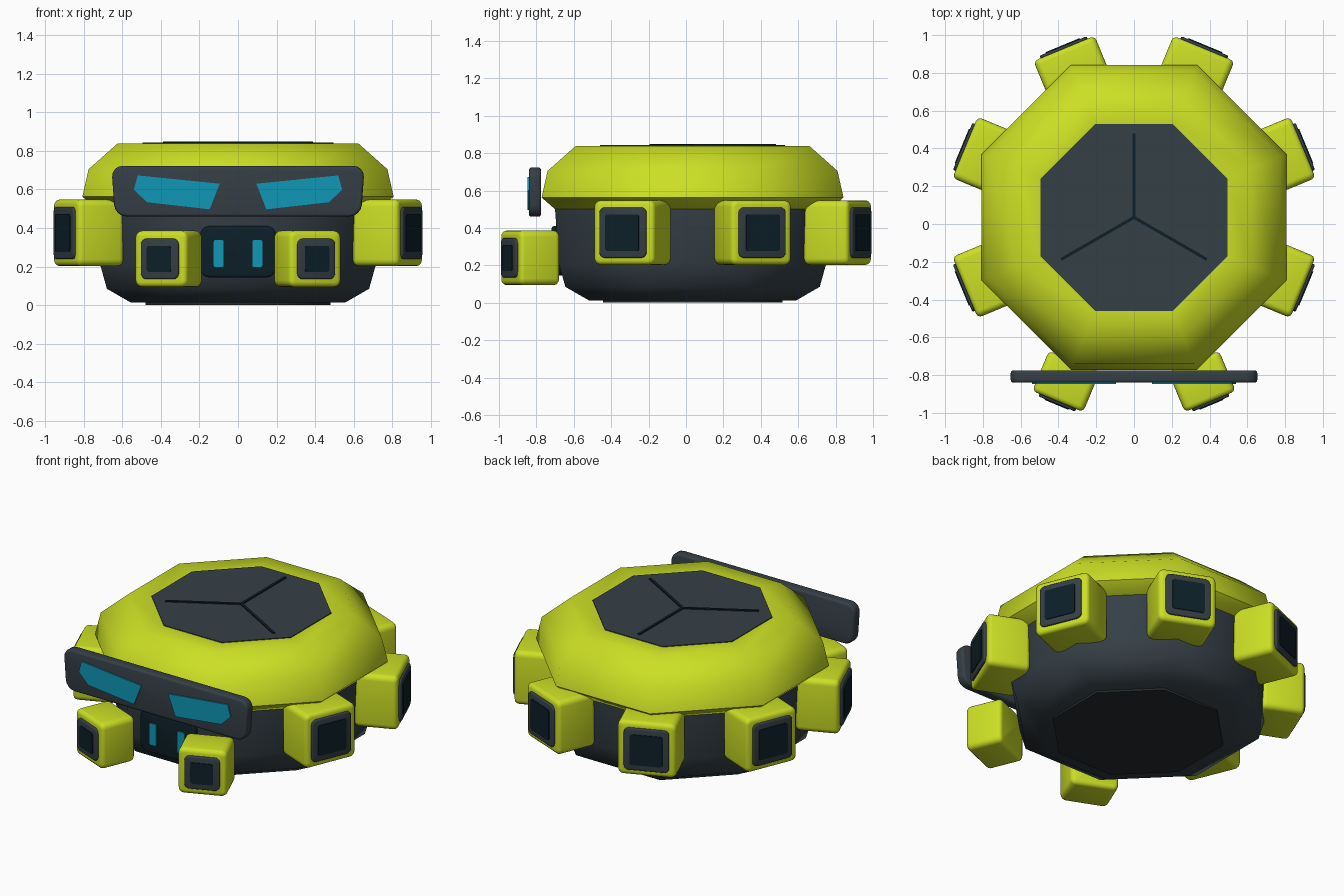
import bpy, bmesh, math
from mathutils import Matrix

if "Cube" in bpy.data.objects:
    bpy.data.objects.remove(bpy.data.objects["Cube"])

CY = 0.035  # hull centre in y


def material(name, rgb):
    m = bpy.data.materials.new(name)
    m.diffuse_color = (*rgb, 1)
    m.use_nodes = True
    m.node_tree.nodes["Principled BSDF"].inputs["Base Color"].default_value = m.diffuse_color
    return m


LIME = material("lime_paint", (0.60, 0.74, 0.018))
GREY = material("slate_grey", (0.036, 0.050, 0.062))
BLACK = material("underside_black", (0.018, 0.025, 0.030))
NAVY = material("dark_glass", (0.004, 0.014, 0.022))
TEAL = material("teal_light", (0.005, 0.31, 0.46))


def finish(bm, name, mat, angle):
    bmesh.ops.recalc_face_normals(bm, faces=bm.faces)
    me = bpy.data.meshes.new(name)
    bm.to_mesh(me)
    bm.free()
    me.materials.append(mat)
    me.shade_smooth()
    me.set_sharp_from_angle(angle=math.radians(angle))
    ob = bpy.data.objects.new(name, me)
    bpy.context.collection.objects.link(ob)
    return ob


def octagon_body(name, profile, mat):
    """Eight-sided lathe; profile is (apothem, z) from bottom to top."""
    bm = bmesh.new()
    k = 1 / math.cos(math.pi / 8)
    rings = []
    for r, z in profile:
        rings.append([bm.verts.new((r * k * math.cos(a), CY + r * k * math.sin(a), z))
                      for a in (math.pi / 8 + i * math.pi / 4 for i in range(8))])
    for lo, hi in zip(rings, rings[1:]):
        for i in range(8):
            j = (i + 1) % 8
            bm.faces.new((lo[i], lo[j], hi[j], hi[i]))
    bm.faces.new(rings[0][::-1])
    bm.faces.new(rings[-1])
    return finish(bm, name, mat, 50)


def rect(w, h, z=0.0, x=0.0):
    return [(x - w / 2, z - h / 2), (x + w / 2, z - h / 2),
            (x + w / 2, z + h / 2), (x - w / 2, z + h / 2)]


def prism(name, pts, y0, y1, mat, corner=0.0, rim=0.0, both=False, matrix=Matrix()):
    """Outline in x/z extruded from y0 to y1, with rounded corners and rims."""
    bm = bmesh.new()
    a = [bm.verts.new((x, y0, z)) for x, z in pts]
    b = [bm.verts.new((x, y1, z)) for x, z in pts]
    n = len(pts)
    for i in range(n):
        j = (i + 1) % n
        bm.faces.new((a[i], a[j], b[j], b[i]))
    bm.faces.new(a[::-1])
    bm.faces.new(b)
    if corner:
        long_edges = [e for e in bm.edges if abs(e.verts[0].co.y - e.verts[1].co.y) > 1e-5]
        bmesh.ops.bevel(bm, geom=long_edges, offset=corner, segments=4,
                        profile=0.5, affect='EDGES')
    if rim:
        ends = (y0, y1) if both else (y1,)
        edges = [e for e in bm.edges
                 if any(all(abs(v.co.y - y) < 1e-5 for v in e.verts) for y in ends)]
        bmesh.ops.bevel(bm, geom=edges, offset=rim, segments=3,
                        profile=0.5, affect='EDGES')
    bm.transform(matrix)
    return finish(bm, name, mat, 40)


def radial(deg):
    """Local +y points outward from the hull centre at this angle."""
    return Matrix.Translation((0, CY, 0)) @ Matrix.Rotation(math.radians(deg - 90), 4, 'Z')


# Hull, shell and end plates
octagon_body("lower_hull", [(0.555, 0.013), (0.68, 0.085), (0.715, 0.21),
                            (0.735, 0.50), (0.735, 0.54)], GREY)
octagon_body("bottom_plate", [(0.48, 0.0), (0.48, 0.03)], BLACK)
octagon_body("upper_shell", [(0.735, 0.50), (0.807, 0.563), (0.775, 0.705),
                             (0.625, 0.838), (0.50, 0.838)], LIME)
octagon_body("top_plate", [(0.495, 0.83), (0.495, 0.843)], GREY)
for i, deg in enumerate((90, 210, 330)):
    prism(f"top_seam_{i}", rect(0.016, 0.01, 0.845), 0, 0.445, NAVY, matrix=radial(deg))


def pod(name, deg, z, w, h, r0, r1, frame, screen):
    m = radial(deg)
    prism(name + "_case", rect(w, h, z), r0, r1, LIME, 0.035, 0.025, True, m)
    prism(name + "_frame", rect(frame, frame, z), r1 - 0.02, r1 + 0.014, GREY,
          0.03, 0.008, False, m)
    prism(name + "_screen", rect(screen, screen, z), r1, r1 + 0.019, NAVY,
          0.012, 0, False, m)


# Six raised pods on the hull corners, two smaller detached ones in front
for i, deg in enumerate((-22.5, 22.5, 67.5, 112.5, 157.5, 202.5)):
    pod(f"side_pod_{i}", deg, 0.375, 0.35, 0.345, 0.71, 0.968, 0.27, 0.195)
for i, deg in enumerate((247.5, 292.5)):
    pod(f"front_pod_{i}", deg, 0.24, 0.292, 0.292, 0.825, 1.055, 0.21, 0.135)

# Visor with slanted eyes
prism("visor", [(-0.638, 0.46), (0.638, 0.46), (0.657, 0.723), (-0.657, 0.723)],
      -0.775, -0.84, GREY, 0.06, 0.014, True)
eye = [(-0.52, 0.673), (-0.095, 0.63), (-0.147, 0.497), (-0.473, 0.534), (-0.54, 0.60)]
for side, s in (("left", 1), ("right", -1)):
    prism(f"{side}_eye", [(s * x, z) for x, z in eye], -0.838, -0.847, TEAL)

# Lower face panel with two light bars
prism("face_panel", rect(0.39, 0.265, 0.277), -0.66, -0.718, NAVY, 0.045, 0.012)
for side, s in (("left", -1), ("right", 1)):
    prism(f"{side}_light_bar", rect(0.052, 0.14, 0.268, s * 0.1), -0.716, -0.725,
          TEAL, 0.01)
